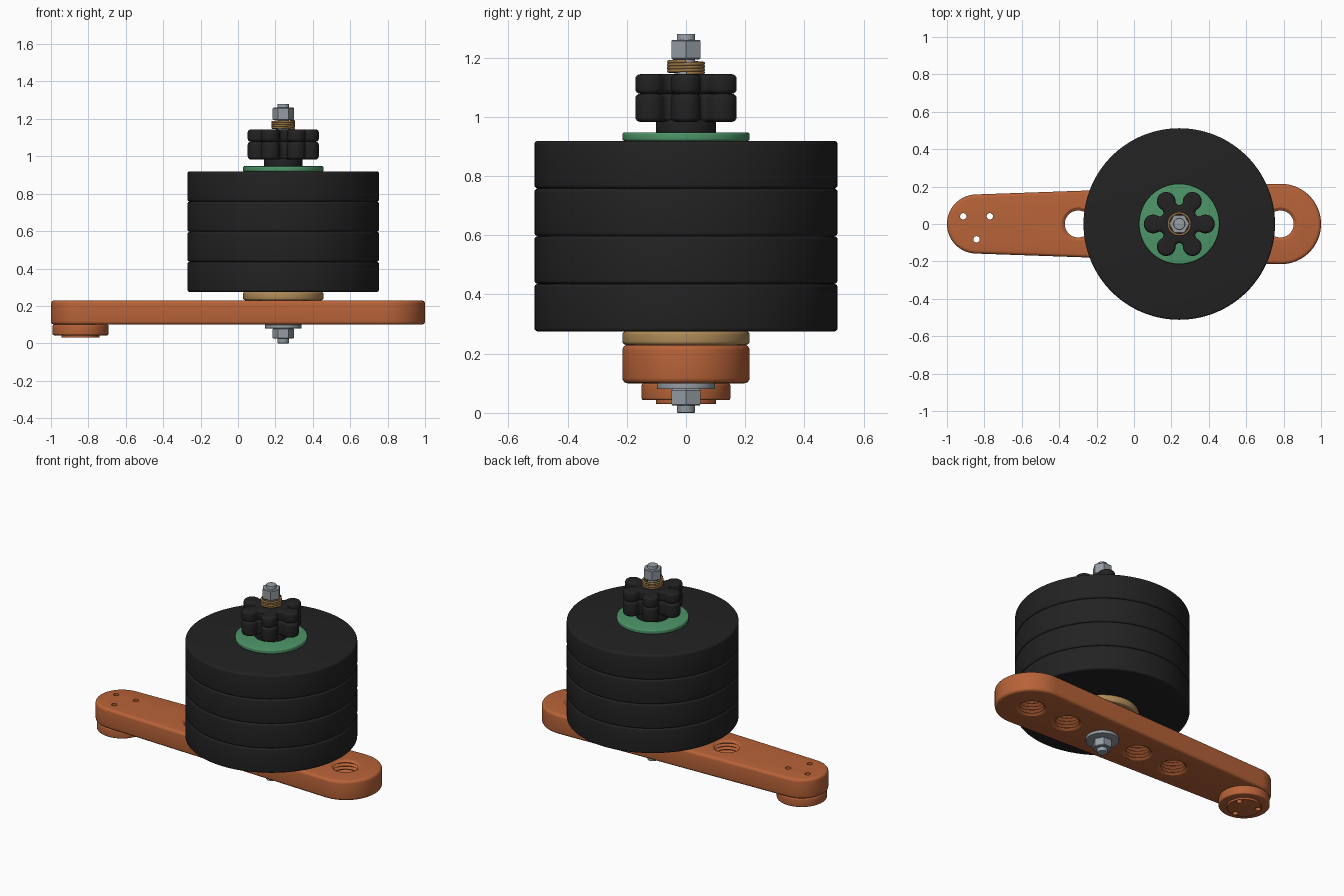
import bpy
import bmesh
from math import sin, cos, pi, radians, asin

cube = bpy.data.objects.get("Cube")
if cube:
    bpy.data.objects.remove(cube)

AXIS = 0.242          # x of the bolt and weight stack
FOOT = -0.842         # x of the round foot


def material(name, r, g, b):
    m = bpy.data.materials.new(name)
    m.use_nodes = True
    m.diffuse_color = (r, g, b, 1)
    m.node_tree.nodes["Principled BSDF"].inputs["Base Color"].default_value = (r, g, b, 1)
    return m


orange = material("burnt orange", 0.48, 0.125, 0.04)
black = material("rubber black", 0.016, 0.016, 0.016)
green = material("green", 0.075, 0.30, 0.14)
tan = material("tan", 0.43, 0.26, 0.10)
bronze = material("bronze", 0.32, 0.18, 0.06)
steel = material("steel grey", 0.30, 0.335, 0.37)


def arc(cx, cy, r, a0, a1, n):
    return [(cx + r * cos(a0 + (a1 - a0) * i / n), cy + r * sin(a0 + (a1 - a0) * i / n))
            for i in range(n + 1)]


def circle(x, r, n=96, y=0):
    # Outline function: inset -> closed list of points
    return lambda inset: arc(x, y, r - inset, 0, 2 * pi, n)[:-1]


def arm_outline(inset):
    # Two different round ends joined by tangent sides
    x0, r0, x1, r1 = FOOT, 0.158, 0.785, 0.215
    t = pi / 2 + asin((r1 - r0) / (x1 - x0))
    return (arc(x1, 0, r1 - inset, -t, t, 40)
            + arc(x0, 0, r0 - inset, t, 2 * pi - t, 40))


def star_outline(inset):
    # Six round lobes with small tangent fillets between them
    d, lobe, pts = 0.14, 0.05, []
    for k in range(6):
        a = k * pi / 3
        pts += arc(AXIS + d * cos(a), d * sin(a), lobe - inset,
                   a - 2 * pi / 3, a + 2 * pi / 3, 20)
        f, h = a + pi / 6, d * cos(pi / 6)
        pts += arc(AXIS + h * cos(f), h * sin(f), d / 2 - lobe + inset,
                   f - pi / 2, f - 3 * pi / 2, 8)[1:-1]
    return pts


def loft(name, outline, levels, mat):
    # Skin an outline through a list of (inset, z) levels and cap both ends
    bm = bmesh.new()
    rings = [[bm.verts.new((x, y, z)) for x, y in outline(i)] for i, z in levels]
    for low, high in zip(rings, rings[1:]):
        n = len(low)
        for i in range(n):
            j = (i + 1) % n
            bm.faces.new((low[i], low[j], high[j], high[i]))
    bm.faces.new(rings[0][::-1])
    bm.faces.new(rings[-1])
    mesh = bpy.data.meshes.new(name)
    bm.to_mesh(mesh)
    bm.free()
    mesh.materials.append(mat)
    ob = bpy.data.objects.new(name, mesh)
    bpy.context.collection.objects.link(ob)
    smooth(ob)
    return ob


def smooth(ob):
    ob.data.shade_smooth()
    ob.data.set_sharp_from_angle(angle=radians(32))


def solid(name, outline, z0, z1, edge, mat, steps=4):
    # Straight prism with rounded rims
    if edge == 0:
        return loft(name, outline, [(0, z0), (0, z1)], mat)
    q = [i * pi / 2 / steps for i in range(steps + 1)]
    low = [(edge * (1 - sin(a)), z0 + edge * (1 - cos(a))) for a in q]
    high = [(i, z0 + z1 - z) for i, z in reversed(low)]
    return loft(name, outline, low + high, mat)


def cut(ob, cutters):
    for c in cutters:
        m = ob.modifiers.new("cut", 'BOOLEAN')
        m.operation, m.solver, m.object = 'DIFFERENCE', 'EXACT', c
    bpy.context.view_layer.update()
    ev = ob.evaluated_get(bpy.context.evaluated_depsgraph_get())
    mesh = bpy.data.meshes.new_from_object(ev)
    ob.modifiers.clear()
    ob.data = mesh
    smooth(ob)


# Arm and stepped foot
arm = solid("arm", arm_outline, 0.10, 0.23, 0.018, orange)
foot = solid("foot", circle(FOOT, 0.15), 0.043, 0.10, 0.008, orange)
foot_pad = solid("foot_pad", circle(FOOT, 0.102), 0.03, 0.05, 0.003, orange)

# Threaded holes along the arm, either side of the bolt
threads = []
count = 6
pitch = 0.13 / count
for k in (-2, -1, 1, 2):
    levels = [(0, 0.08)]
    for i in range(count):
        z = 0.10 + i * pitch
        levels += [(0, z), (0.016, z + pitch / 2)]
    levels += [(0, 0.23), (0, 0.25)]
    threads.append(loft("thread_cutter", circle(AXIS + 0.27 * k, 0.088, 48), levels, orange))

# Three screw holes through the arm and foot
screws = []
for a in (radians(30), radians(150), radians(270)):
    x, y = FOOT + 0.082 * cos(a), 0.082 * sin(a)
    screws.append(solid("screw_cutter", circle(x, 0.017, 24, y), 0, 0.3, 0, orange))

cut(arm, threads + screws)
cut(foot, screws)
cut(foot_pad, screws)
for c in threads + screws:
    bpy.data.objects.remove(c)

# Spacer, stacked weights and retaining disc
solid("spacer", circle(AXIS, 0.215), 0.23, 0.276, 0.012, tan)
thick = 0.161
for i in range(4):
    z = 0.275 + i * thick
    solid(f"weight_{i + 1}", circle(AXIS, 0.512, 128), z, z + thick, 0.012, black)
solid("retaining_disc", circle(AXIS, 0.215), 0.919, 0.947, 0.007, green)

# Star knob and star lock nut
solid("knob_collar", circle(AXIS, 0.102, 64), 0.945, 0.99, 0.006, black)
solid("star_knob", star_outline, 0.983, 1.078, 0.016, black)
solid("star_lock_nut", star_outline, 1.078, 1.144, 0.016, black)

# Bolt, washers and hex nuts
solid("bolt", circle(AXIS, 0.031, 32), 0.0, 1.28, 0.004, steel)
solid("lower_washer", circle(AXIS, 0.098, 64), 0.08, 0.10, 0.003, steel)
solid("lower_nut", circle(AXIS, 0.057, 6), 0.025, 0.08, 0.004, steel, 1)
solid("upper_nut", circle(AXIS, 0.057, 6), 1.194, 1.26, 0.004, steel, 1)

# Coil spring under the upper nut
curve = bpy.data.curves.new("spring", 'CURVE')
curve.dimensions = '3D'
curve.bevel_depth = 0.0062
curve.bevel_resolution = 2
curve.use_fill_caps = True
turns, per_turn = 4, 40
line = curve.splines.new('POLY')
line.points.add(turns * per_turn)
for i, p in enumerate(line.points):
    a = 2 * pi * i / per_turn
    p.co = (AXIS + 0.058 * cos(a), 0.058 * sin(a), 1.147 + 0.041 * i / (turns * per_turn), 1)
curve.materials.append(bronze)
bpy.context.collection.objects.link(bpy.data.objects.new("spring", curve))
